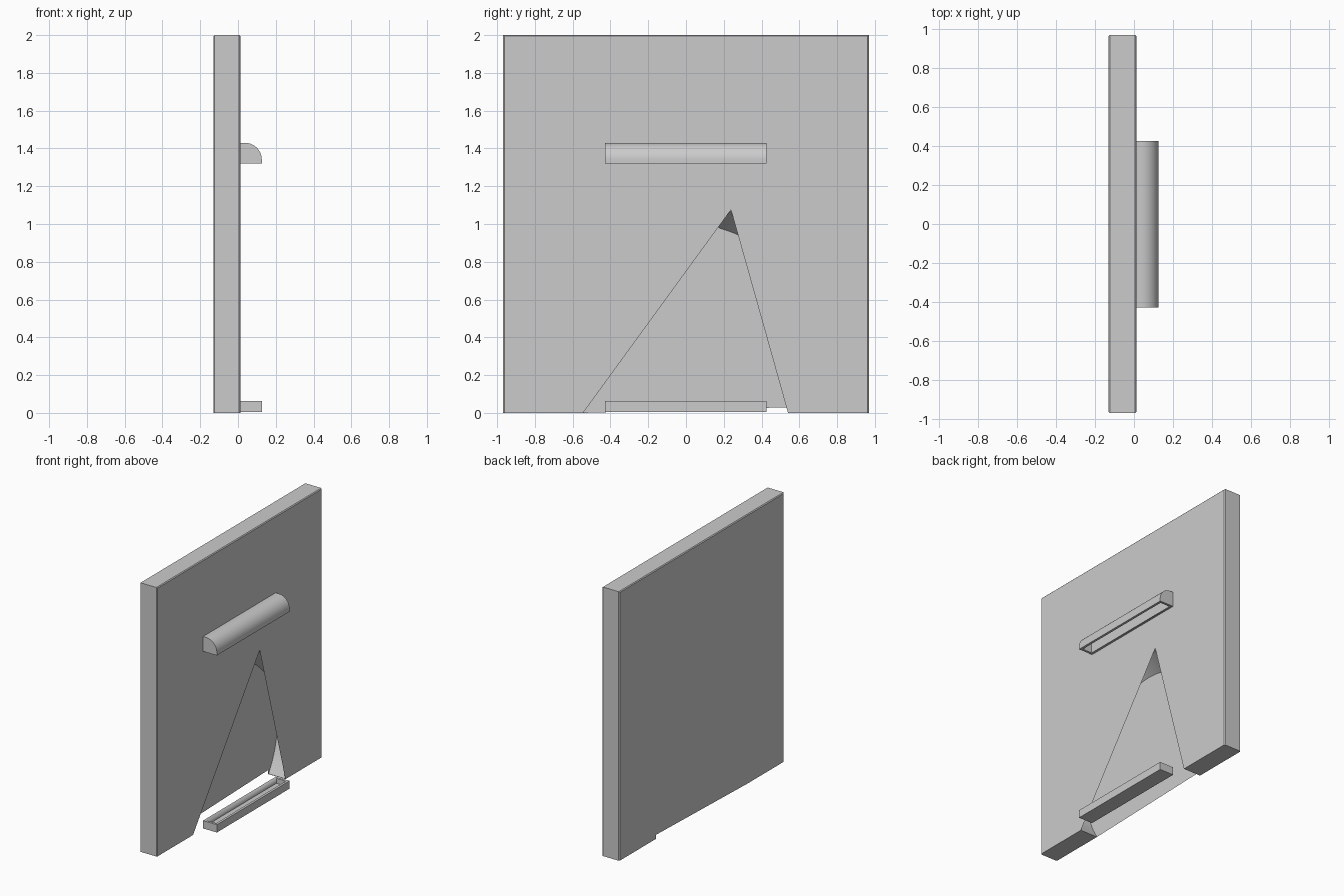
import bpy, bmesh, math

if "Cube" in bpy.data.objects:
    bpy.data.objects.remove(bpy.data.objects["Cube"])

X0, X1 = -0.13, 0.012      # back and front of the panel
W, H, B = 0.968, 2.0, 0.545  # half width, height, half opening


def finish(name, bm, angle=30):
    bmesh.ops.recalc_face_normals(bm, faces=bm.faces[:])
    me = bpy.data.meshes.new(name)
    bm.to_mesh(me)
    bm.free()
    ob = bpy.data.objects.new(name, me)
    bpy.context.collection.objects.link(ob)
    bpy.ops.object.select_all(action='DESELECT')
    ob.select_set(True)
    bpy.context.view_layer.objects.active = ob
    bpy.ops.object.shade_smooth_by_angle(angle=math.radians(angle))
    return ob


def prism(name, profile, y0, y1):
    """Extrude an (x, z) profile along y."""
    bm = bmesh.new()
    a = [bm.verts.new((x, y0, z)) for x, z in profile]
    b = [bm.verts.new((x, y1, z)) for x, z in profile]
    bm.faces.new(a)
    bm.faces.new(b)
    n = len(a)
    for i in range(n):
        j = (i + 1) % n
        bm.faces.new((a[i], a[j], b[j], b[i]))
    return finish(name, bm)


def hollow(ob, cutter):
    mod = ob.modifiers.new("hollow", 'BOOLEAN')
    mod.operation = 'DIFFERENCE'
    mod.solver = 'EXACT'
    mod.object = cutter
    bpy.context.view_layer.objects.active = ob
    bpy.ops.object.modifier_apply(modifier=mod.name)
    bpy.data.objects.remove(cutter)


def rect(x0, x1, z0, z1):
    return [(x0, z0), (x1, z0), (x1, z1), (x0, z1)]


def quarter_round(x0, x1, z0, z1, r, n=16):
    arc = [(x1 - r + r * math.sin(t), z1 - r + r * math.cos(t))
           for t in (i * math.pi / 2 / n for i in range(n + 1))]
    return [(x0, z0), (x0, z1)] + arc + [(x1, z0)]


# Panel: front sheet with a triangular opening, back sheet, rim
bm = bmesh.new()
front = [bm.verts.new((X1, y, z)) for y, z in
         [(-W, 0), (-B, 0), (0.238, 1.075), (0.54, 0), (W, 0), (W, H), (-W, H)]]
back = [bm.verts.new((X0, y, z)) for y, z in
        [(-W, 0), (-B, 0), (0.54, 0.03), (0.54, 0), (W, 0), (W, H), (-W, H)]]
bm.faces.new(front)
bm.faces.new(back)
for i, j in ((0, 1), (3, 4), (4, 5), (5, 6), (6, 0)):
    bm.faces.new((front[i], front[j], back[j], back[i]))
rim = [e for e in bm.edges if e.verts[0].co.x == e.verts[1].co.x
       and any(v.co.z == H for v in e.verts)]
bmesh.ops.bevel(bm, geom=rim, offset=0.006, segments=1, affect='EDGES')
finish("panel", bm)


# Arched wall of the cavity inside the panel
def arc(x, zc, n=32):
    r = math.hypot(B, zc)
    a0 = -math.atan2(zc, B)
    return [(x, r * math.cos(a), zc + r * math.sin(a)) for a in
            (a0 + (math.pi - 2 * a0) * i / n for i in range(n + 1))]


bm = bmesh.new()
fa = [bm.verts.new(p) for p in arc(X1, 0.422)]
ba = [bm.verts.new(p) for p in arc(X0, 0.354)]
for i in range(len(fa) - 1):
    bm.faces.new((fa[i], fa[i + 1], ba[i + 1], ba[i]))
finish("cavity_arch", bm)

# Upper spout: quarter-round cover, hollow from below
spout = prism("spout_cover", quarter_round(0.012, 0.126, 1.32, 1.43, 0.09), -0.428, 0.426)
hollow(spout, prism("cutter", quarter_round(0.03, 0.108, 1.25, 1.412, 0.072), -0.41, 0.408))

# Lower tray, open at the top
tray = prism("tray", rect(0.012, 0.126, 0.004, 0.062), -0.428, 0.426)
hollow(tray, prism("cutter", rect(0.03, 0.108, 0.025, 0.12), -0.41, 0.408))
